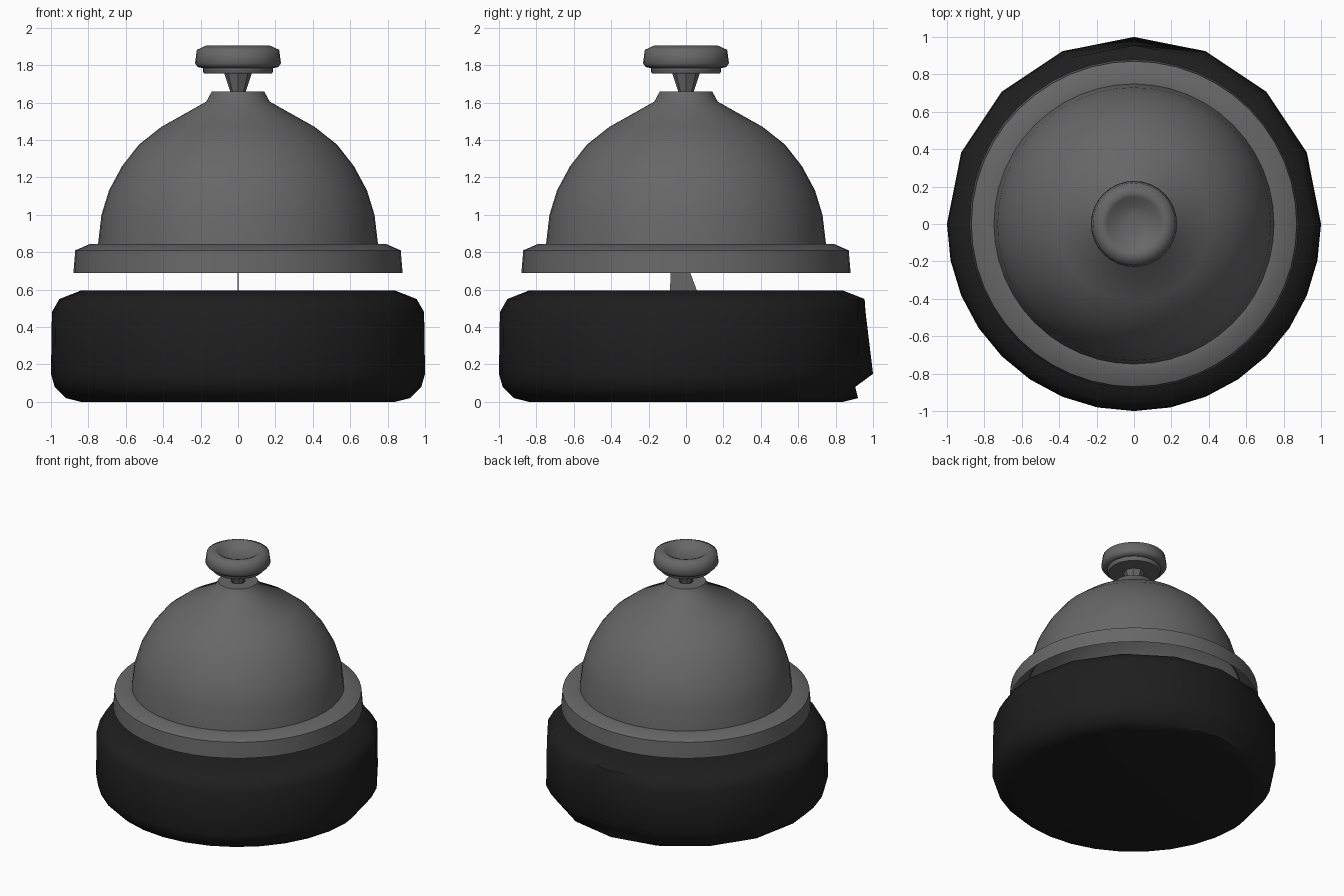
import bpy, math

if "Cube" in bpy.data.objects:
    bpy.data.objects.remove(bpy.data.objects["Cube"])


def material(name, v):
    m = bpy.data.materials.new(name)
    m.diffuse_color = (v, v, v, 1)
    m.use_nodes = True
    m.node_tree.nodes["Principled BSDF"].inputs["Base Color"].default_value = m.diffuse_color
    return m


METAL = material("grey metal", 0.135)
BLACK = material("black plastic", 0.013)


def make(name, verts, faces, mat, angle=40):
    me = bpy.data.meshes.new(name)
    me.from_pydata(verts, [], faces)
    me.materials.append(mat)
    ob = bpy.data.objects.new(name, me)
    bpy.context.collection.objects.link(ob)
    bpy.ops.object.select_all(action='DESELECT')
    ob.select_set(True)
    bpy.context.view_layer.objects.active = ob
    bpy.ops.object.shade_smooth_by_angle(angle=math.radians(angle))
    return ob


def lathe(name, profile, angles, mat, caps=(False, False), angle=40, adjust=None):
    """Sweep (radius, z) points, listed bottom to top, round z at the given angles."""
    n, verts, faces = len(angles), [], []
    for r, z in profile:
        for a in angles:
            rr, zz = adjust(r, z, a) if adjust else (r, z)
            t = math.radians(a)
            verts.append((rr * math.cos(t), rr * math.sin(t), zz))
    for i in range(len(profile) - 1):
        for j in range(n):
            k = (j + 1) % n
            faces.append((i * n + j, i * n + k, (i + 1) * n + k, (i + 1) * n + j))
    if caps[0]:
        faces.append(tuple(reversed(range(n))))
    if caps[1]:
        faces.append(tuple(range((len(profile) - 1) * n, len(profile) * n)))
    return make(name, verts, faces, mat, angle)


def ring(n):
    return [i * 360 / n for i in range(n)]


# Base: fine facets at the front, coarse ones at the back
def coarse_back(r, z, a):
    if a == 90:
        r = {0.48: 0.96, 0.08: 0.905, 0.02: 0.92}.get(z, r)
    elif 22 < a < 158 and z == 0.08:
        r = 0.965
    return r, z


base_angles = [i * 22.5 for i in range(8)] + [180 + i * 11.25 for i in range(16)]
lathe("base",
      [(0.84, 0.0), (0.92, 0.02), (0.98, 0.08), (1.0, 0.15), (0.995, 0.48), (0.955, 0.55), (0.84, 0.595)],
      base_angles, BLACK, (True, True), 50, coarse_back)

# Bell dome with collar, an open shell
lathe("bell_dome",
      [(0.75, 0.83), (0.73, 1.0), (0.69, 1.13), (0.62, 1.26), (0.53, 1.375), (0.41, 1.47),
       (0.17, 1.605), (0.14, 1.66), (0.05, 1.66)],
      ring(48), METAL)

# Flared rim of the bell
lathe("bell_rim",
      [(0.88, 0.69), (0.87, 0.81), (0.79, 0.845), (0.74, 0.84)],
      ring(48), METAL, angle=60)

# Push button: lower disc and dished knob
lathe("button_disc", [(0.18, 1.755), (0.187, 1.765), (0.187, 1.795)], ring(32), METAL, (True, True))
lathe("button_knob",
      [(0.19, 1.785), (0.215, 1.79), (0.23, 1.81), (0.22, 1.882), (0.17, 1.905), (0.145, 1.895),
       (0.11, 1.865), (0.05, 1.85)],
      ring(32), METAL, (True, True), 60)

# Tapered stem under the button
lathe("button_stem", [(0.03, 1.60), (0.042, 1.66), (0.075, 1.76)], ring(8), METAL, (True, True))

# Thin support plate between base and bell
plate = [(-0.085, 0.59), (0.06, 0.59), (-0.04, 0.86), (-0.08, 0.86)]
make("support_plate",
     [(x, y, z) for x in (-0.003, 0.003) for y, z in plate],
     [(3, 2, 1, 0), (4, 5, 6, 7)] + [(i, (i + 1) % 4, (i + 1) % 4 + 4, i + 4) for i in range(4)],
     METAL)
